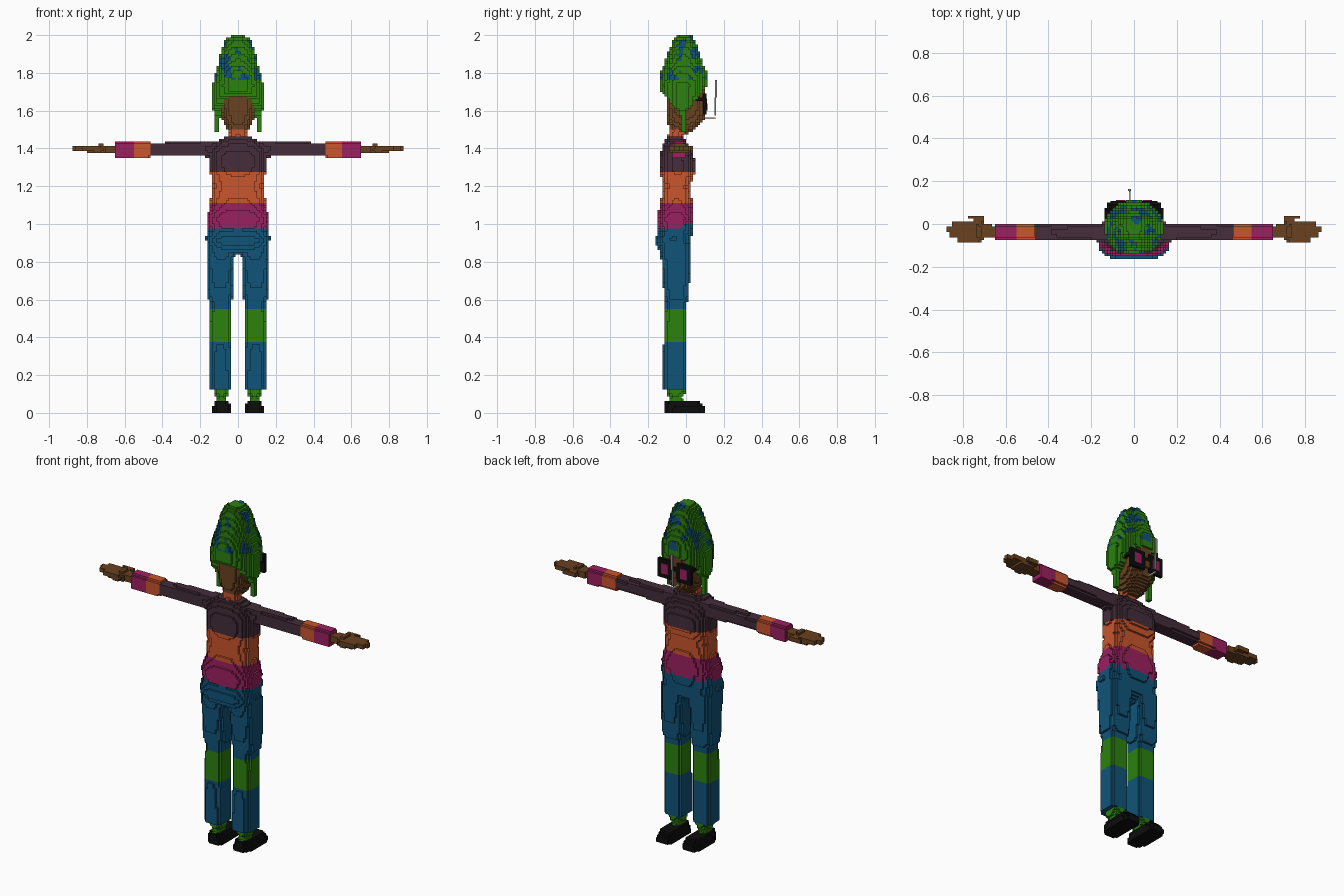
import bpy
import bmesh
import math
from mathutils import Matrix, Vector, noise

cube = bpy.data.objects.get("Cube")
if cube:
    bpy.data.objects.remove(cube, do_unlink=True)

V = 0.0125  # edge length of one block

COLOURS = {
    "green": (.026, .22, .005), "blue": (.005, .088, .19),
    "orange": (.58, .092, .027), "magenta": (.33, .015, .115),
    "plum": (.058, .026, .042), "brown": (.142, .054, .015),
    "black": (.004, .004, .004), "white": (.7, .7, .68), "grey": (.3, .3, .3),
}
NAMES = list(COLOURS)
MATERIALS = []
for label, rgb in COLOURS.items():
    material = bpy.data.materials.new(label)
    material.use_nodes = True
    material.diffuse_color = (*rgb, 1)
    material.node_tree.nodes["Principled BSDF"].inputs["Base Color"].default_value = (*rgb, 1)
    MATERIALS.append(material)


def finish(name, bm):
    mesh = bpy.data.meshes.new(name)
    bm.to_mesh(mesh)
    bm.free()
    for material in MATERIALS:
        mesh.materials.append(material)
    obj = bpy.data.objects.new(name, mesh)
    bpy.context.collection.objects.link(obj)
    return obj


def box(name, colour, low, high):
    """Plain box between two corners."""
    low, high = Vector(low), Vector(high)
    bm = bmesh.new()
    size = Matrix.Diagonal((*(high - low), 1))
    bmesh.ops.create_cube(bm, size=1, matrix=Matrix.Translation((low + high) / 2) @ size)
    for face in bm.faces:
        face.material_index = NAMES.index(colour)
    return finish(name, bm)


def blocks(name, cells):
    """Outer skin of a set of blocks, given as {(i, j, k): colour}."""
    bm = bmesh.new()
    corners = {}

    def vertex(key):
        if key not in corners:
            corners[key] = bm.verts.new([c * V for c in key])
        return corners[key]

    for cell, colour in cells.items():
        for axis in range(3):
            u, w = (axis + 1) % 3, (axis + 2) % 3
            for step in (0, 1):
                beyond = list(cell)
                beyond[axis] += 2 * step - 1
                if tuple(beyond) in cells:
                    continue
                ring = []
                for du, dw in ((0, 0), (1, 0), (1, 1), (0, 1)):
                    key = list(cell)
                    key[axis] += step
                    key[u] += du
                    key[w] += dw
                    ring.append(vertex(tuple(key)))
                face = bm.faces.new(ring if step else ring[::-1])
                face.material_index = NAMES.index(colour)
    return finish(name, bm)


def loft(name, stations, rule, axis="z", power=2.5, side=1):
    """Blocks filling rounded sections (t, a0, a1, b0, b1) strung along an axis."""
    cells = {}
    index = lambda value: math.floor(value / V + .01)
    for t in range(index(stations[0][0]), index(stations[-1][0])):
        centre = (t + .5) * V
        for lower, upper in zip(stations, stations[1:]):
            if lower[0] <= centre <= upper[0]:
                break
        f = (centre - lower[0]) / (upper[0] - lower[0])
        a0, a1, b0, b1 = [p + (q - p) * f for p, q in zip(lower[1:], upper[1:])]
        for a in range(index(a0) - 1, index(a1) + 2):
            for b in range(index(b0) - 1, index(b1) + 2):
                p = abs(((a + .5) * V - (a0 + a1) / 2) * 2 / (a1 - a0))
                q = abs(((b + .5) * V - (b0 + b1) / 2) * 2 / (b1 - b0))
                if p ** power + q ** power > 1:
                    continue
                i, j, k = (a, b, t) if axis == "z" else (t, a, b)
                colour = rule((i + .5) * V, (j + .5) * V, (k + .5) * V)
                if colour:
                    cells[i if side > 0 else -1 - i, j, k] = colour
    return blocks(name, cells)


def even(*rows):
    """Sections symmetric about the middle, from (z, half width, back, front)."""
    return [(z, -half, half, back, front) for z, half, back, front in rows]


def plain(colour):
    return lambda x, y, z: colour


def bands(axis, first, *limits):
    """Colour by position along an axis; each limit starts a new colour."""
    def rule(*point):
        colour = first
        for start, following in limits:
            if point[axis] > start:
                colour = following
        return colour
    return rule


# Torso, in coloured bands
loft("torso", even((.98, .16, -.15, .03), (1.03, .165, -.155, .04), (1.11, .145, -.135, .035),
                   (1.2, .14, -.125, .025), (1.28, .145, -.135, .05), (1.34, .145, -.14, .05),
                   (1.4, .14, -.13, .025), (1.44, .115, -.11, 0), (1.4625, .06, -.1, -.02)),
     bands(2, "magenta", (1.115, "orange"), (1.28, "plum")), power=3)
loft("neck", even((1.44, .05, -.1, -.015), (1.5, .045, -.09, -.01)), plain("orange"))
loft("hips", even((.8375, .09, -.11, 0), (.87, .155, -.15, .02), (.91, .17, -.17, .03),
                  (1, .165, -.13, .035)), plain("blue"), power=3)

# Head
loft("head", even((1.475, .04, -.08, 0), (1.51, .06, -.09, .06), (1.55, .08, -.1, .095),
                  (1.62, .095, -.105, .1), (1.74, .095, -.1, .095)), plain("brown"))
loft("nose", even((1.6, .02, .07, .115), (1.65, .0125, .07, .105)), plain("brown"), power=4)


# Tall hair, open around the face and the nape
def hair_colour(x, y, z):
    if z < 1.565 + 1.25 * abs(y + .02):
        return None
    patch = noise.noise(Vector((x * 24, y * 24, z * 16)))
    return "blue" if z > 1.76 and patch > .12 else "green"


loft("hair", even((1.55, .125, -.1, .07), (1.62, .135, -.13, .09), (1.74, .135, -.14, .11),
                  (1.8, .12, -.135, .11), (1.86, .1, -.11, .085), (1.92, .09, -.09, .065),
                  (1.97, .07, -.07, .05), (2, .035, -.045, .03)), hair_colour, power=2.2)

# Cigarette and smoke
box("cigarette", "white", (-.024, .08, 1.555), (-.016, .155, 1.563))
box("smoke", "grey", (-.024, .15, 1.575), (-.016, .158, 1.67))
box("smoke_top", "grey", (-.027, .154, 1.67), (-.013, .163, 1.7625))

for side, word in ((1, "left"), (-1, "right")):
    # Glasses
    def plate(part, colour, x0, x1, y0, y1, z0, z1):
        box(word + "_" + part, colour, (min(side * x0, side * x1), y0, z0),
            (max(side * x0, side * x1), y1, z1))

    plate("glasses_frame", "black", .015, .11, .09, .108, 1.58, 1.69)
    plate("lens", "magenta", .04, .085, .107, .111, 1.605, 1.665)
    plate("bridge", "black", 0, .02, .095, .108, 1.64, 1.66)
    plate("temple", "black", .095, .108, .02, .095, 1.65, 1.67)

    # Earring
    loft(word + "_earring", [(1.4875, .1, .125, -.03, 0), (1.5, .1, .125, -.03, 0),
                             (1.525, .105, .12, -.025, 0), (1.6, .105, .12, -.025, 0)],
         plain("green"), power=9, side=side)

    # Arm with banded cuff
    loft(word + "_arm", [(.1, -.085, .005, 1.345, 1.44), (.2, -.08, 0, 1.36, 1.435),
                         (.45, -.075, -.005, 1.36, 1.43), (.475, -.08, 0, 1.35, 1.435),
                         (.65, -.08, 0, 1.345, 1.435)],
         bands(0, "plum", (.465, "orange"), (.55, "magenta")), axis="x", power=3.5, side=side)

    # Hand and fingers
    loft(word + "_palm", [(.6375, -.06, -.01, 1.37, 1.415), (.69, -.065, 0, 1.37, 1.415),
                          (.725, -.085, .015, 1.37, 1.42), (.8, -.08, .01, 1.375, 1.415)],
         plain("brown"), axis="x", power=4, side=side)
    fingers = (("thumb", .7, .785, .0125), ("index_finger", .775, .85, -.0125),
               ("middle_finger", .775, .875, -.0375), ("ring_finger", .775, .8625, -.0625),
               ("little_finger", .75, .825, -.0875))
    for finger, start, end, y in fingers:
        drop = .01 if finger == "thumb" else 0
        loft(word + "_" + finger, [(start, y, y + .02, 1.385, 1.41),
                                   (end, y + drop, y + .02 + drop, 1.385, 1.41)],
             plain("brown"), axis="x", power=9, side=side)

    # Trouser leg
    loft(word + "_leg", [(.125, .035, .148, -.125, .005), (.33, .035, .148, -.12, .005),
                         (.58, .035, .148, -.11, .005), (.61, .03, .16, -.115, .015),
                         (.8, .022, .162, -.13, .025), (.9, .005, .165, -.14, .025)],
         bands(2, "blue", (.37, "green"), (.55, "blue")), power=3.5, side=side)

    # Sock and shoe
    loft(word + "_sock", [(.05, .06, .115, -.1, -.01), (.08, .065, .11, -.09, -.02),
                          (.1, .05, .125, -.1, -.005), (.1375, .045, .13, -.105, 0)],
         plain("green"), side=side)
    loft(word + "_shoe", [(0, .035, .135, -.11, .105), (.025, .035, .135, -.11, .105),
                          (.0625, .048, .122, -.11, .075)],
         plain("black"), power=4, side=side)
